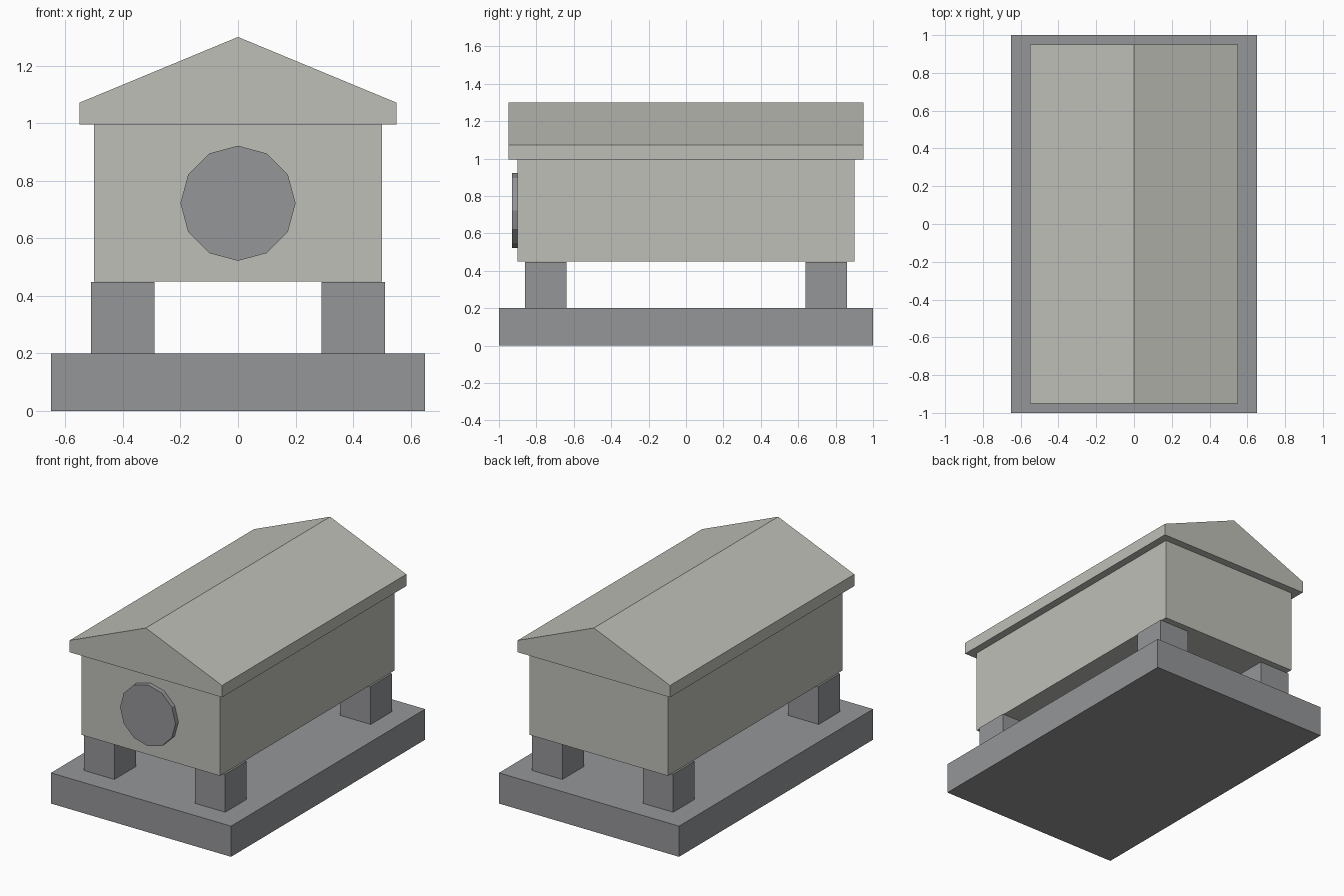
import bpy
import bmesh
from math import pi
from mathutils import Matrix

cube = bpy.data.objects.get("Cube")
if cube:
    bpy.data.objects.remove(cube, do_unlink=True)


def make_material(name, color):
    mat = bpy.data.materials.new(name)
    mat.use_nodes = True
    mat.diffuse_color = color
    mat.node_tree.nodes["Principled BSDF"].inputs["Base Color"].default_value = color
    return mat


pale_stone = make_material("pale stone", (0.52, 0.52, 0.48, 1))
dark_stone = make_material("dark stone", (0.30, 0.305, 0.315, 1))


def finish(name, bm, mat):
    bmesh.ops.recalc_face_normals(bm, faces=bm.faces)
    mesh = bpy.data.meshes.new(name)
    bm.to_mesh(mesh)
    bm.free()
    mesh.materials.append(mat)
    obj = bpy.data.objects.new(name, mesh)
    bpy.context.collection.objects.link(obj)
    return obj


def box(name, center, size, mat):
    bm = bmesh.new()
    bmesh.ops.create_cube(bm, size=1, matrix=Matrix.Translation(center) @ Matrix.Diagonal((*size, 1)))
    return finish(name, bm, mat)


# Base slab and the chest body
box("base_slab", (0, 0, 0.1), (1.3, 2, 0.2), dark_stone)
box("chest_body", (0, 0, 0.7225), (1, 1.8, 0.545), pale_stone)

# Four square feet
for y, end in ((-0.75, "front"), (0.75, "back")):
    for x, side in ((-0.4, "right"), (0.4, "left")):
        box(f"{end}_{side}_foot", (x, y, 0.324), (0.22, 0.22, 0.248), dark_stone)

# Gabled lid, extruded from its end profile
bm = bmesh.new()
profile = [(-0.55, 0.995), (0.55, 0.995), (0.55, 1.072), (0, 1.3), (-0.55, 1.072)]
gable = bm.faces.new([bm.verts.new((x, -0.95, z)) for x, z in profile])
sweep = bmesh.ops.extrude_face_region(bm, geom=[gable], use_keep_orig=True)
moved = [v for v in sweep["geom"] if isinstance(v, bmesh.types.BMVert)]
bmesh.ops.translate(bm, verts=moved, vec=(0, 1.9, 0))
finish("gabled_lid", bm, pale_stone)

# Twelve-sided medallion on the front
bm = bmesh.new()
bmesh.ops.create_cone(bm, cap_ends=True, segments=12, radius1=0.2, radius2=0.2, depth=0.04,
                      matrix=Matrix.Translation((0, -0.91, 0.722)) @ Matrix.Rotation(pi / 2, 4, "X"))
finish("front_medallion", bm, dark_stone)
